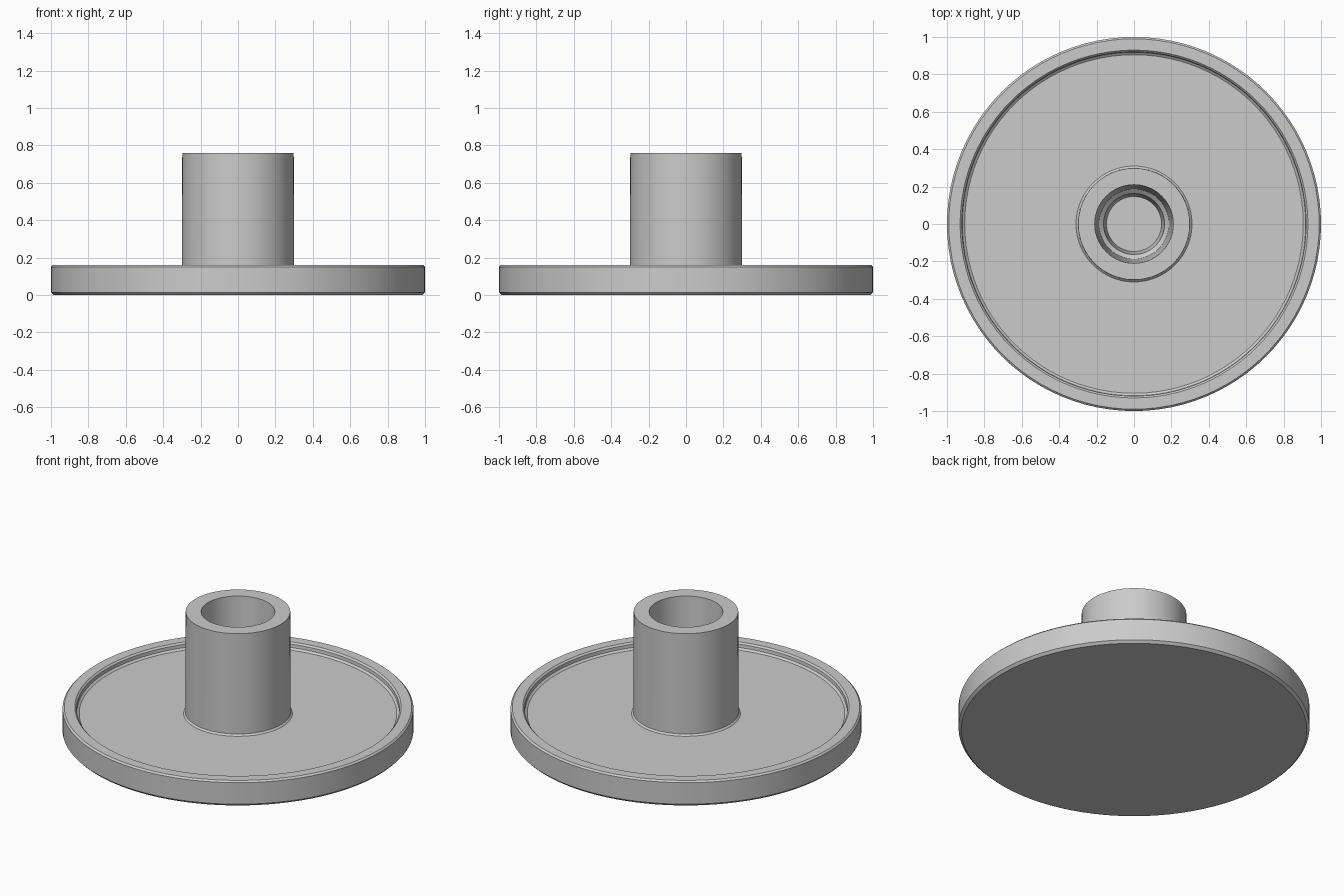
import bpy
import bmesh
import math

SEGMENTS = 96

cube = bpy.data.objects.get("Cube")
if cube:
    bpy.data.objects.remove(cube, do_unlink=True)

# Single plain grey
grey = bpy.data.materials.new("plain grey")
grey.use_nodes = True
colour = (0.6, 0.6, 0.6, 1.0)
grey.diffuse_color = colour
shader = grey.node_tree.nodes["Principled BSDF"]
shader.inputs["Base Color"].default_value = colour
shader.inputs["Roughness"].default_value = 0.6


def lathe(name, profile):
    """Turn (radius, z) points about z; a radius of 0 closes as one flat disc.
    Points running up the outside and down the inside give outward normals."""
    bm = bmesh.new()
    rings = []
    for r, z in profile:
        rings.append([bm.verts.new((r * math.cos(2 * math.pi * i / SEGMENTS),
                                    r * math.sin(2 * math.pi * i / SEGMENTS), z))
                      for i in range(SEGMENTS)] if r > 0 else None)
    for low, high in zip(rings, rings[1:]):
        if low is None:
            bm.faces.new(list(reversed(high)))
            continue
        for i in range(SEGMENTS):
            j = (i + 1) % SEGMENTS
            bm.faces.new((low[i], low[j], high[j], high[i]))
    mesh = bpy.data.meshes.new(name)
    bm.to_mesh(mesh)
    bm.free()
    mesh.materials.append(grey)
    obj = bpy.data.objects.new(name, mesh)
    bpy.context.collection.objects.link(obj)
    bpy.ops.object.select_all(action="DESELECT")
    obj.select_set(True)
    bpy.context.view_layer.objects.active = obj
    bpy.ops.object.shade_smooth_by_angle(angle=math.radians(30))
    return obj


# Round plate: flat underside, chamfered edge, raised rim, recessed floor
lathe("base_plate", [
    (0, 0), (0.985, 0), (1.0, 0.015), (1.0, 0.15), (0.99, 0.16),
    (0.93, 0.16), (0.92, 0.15), (0.918, 0.13), (0.905, 0.12), (0.31, 0.12),
])

# Hollow hub: small foot chamfer, straight wall, tapered and stepped bore
lathe("hub_tube", [
    (0.31, 0.12), (0.30, 0.13), (0.298, 0.76), (0.21, 0.76),
    (0.187, 0.14), (0.163, 0.12), (0.147, 0),
])
